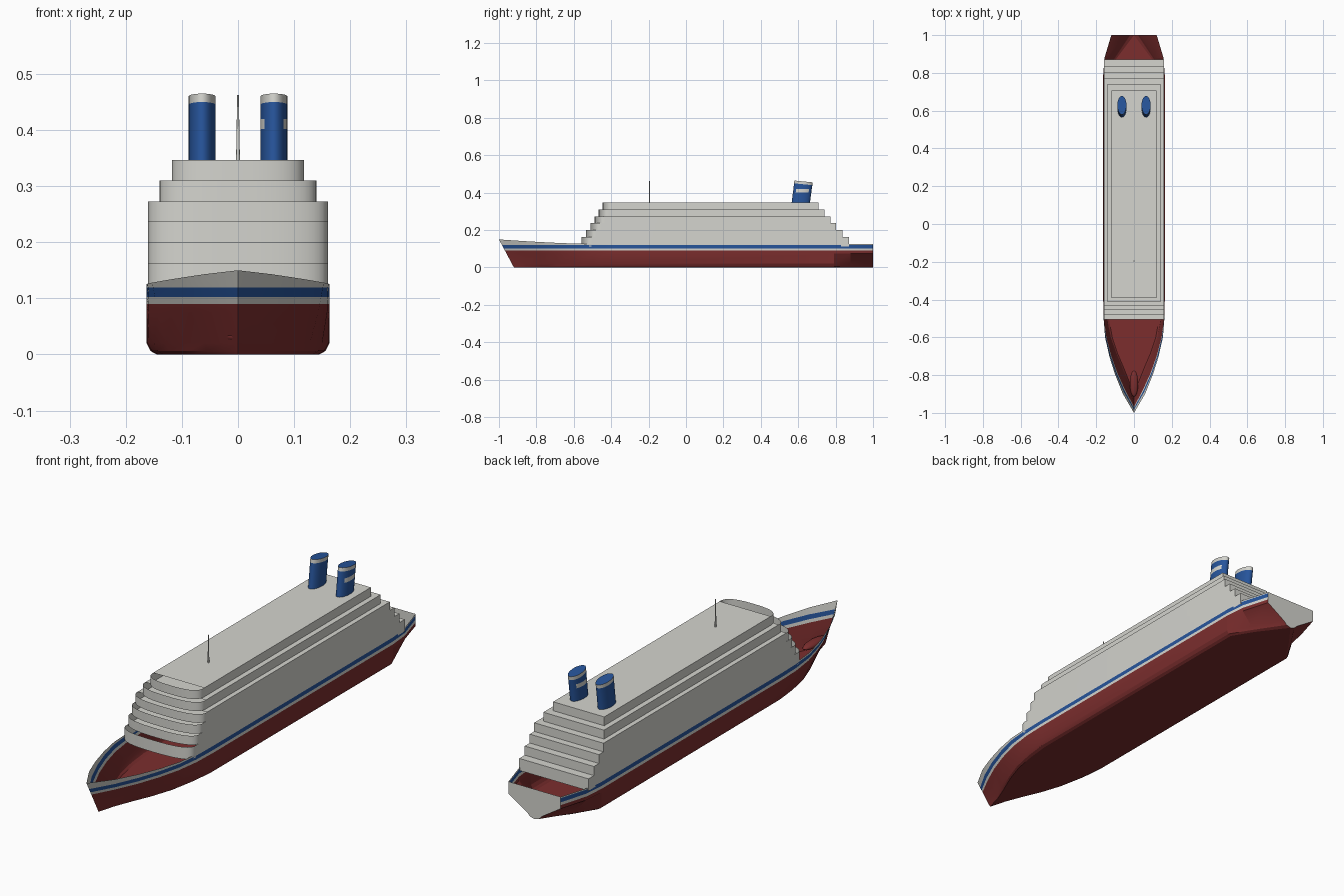
import bpy, bmesh, math

if "Cube" in bpy.data.objects:
    bpy.data.objects.remove(bpy.data.objects["Cube"])


def material(name, rgb):
    mat = bpy.data.materials.new(name)
    mat.use_nodes = True
    mat.diffuse_color = (*rgb, 1)
    mat.node_tree.nodes["Principled BSDF"].inputs["Base Color"].default_value = (*rgb, 1)
    return mat


WHITE = material("warm white", (0.66, 0.66, 0.62))
RED = material("hull red", (0.2, 0.027, 0.027))
BLUE = material("stripe blue", (0.02, 0.09, 0.33))
PALETTE = [WHITE, RED, BLUE]
W, R, B = range(len(PALETTE))


def finish(name, bm, angle=25):
    """Turn a bmesh into a smooth shaded object with sharp creases."""
    bmesh.ops.remove_doubles(bm, verts=bm.verts, dist=1e-5)
    bmesh.ops.recalc_face_normals(bm, faces=bm.faces)
    mesh = bpy.data.meshes.new(name)
    bm.to_mesh(mesh)
    bm.free()
    for mat in PALETTE:
        mesh.materials.append(mat)
    obj = bpy.data.objects.new(name, mesh)
    bpy.context.collection.objects.link(obj)
    bpy.ops.object.select_all(action="DESELECT")
    obj.select_set(True)
    bpy.context.view_layer.objects.active = obj
    bpy.ops.object.shade_smooth_by_angle(angle=math.radians(angle))
    return obj


def loft(bm, rows, closed=False, paint=lambda i, j: W):
    """Skin rows of points; paint gives the colour of each face."""
    rings = [[bm.verts.new(p) for p in row] for row in rows]
    n = len(rings[0])
    for i, (a, b) in enumerate(zip(rings, rings[1:])):
        for j in range(n if closed else n - 1):
            k = (j + 1) % n
            face = bm.faces.new((a[j], a[k], b[k], b[j]))
            face.material_index = paint(i, j)
    return rings


# Hull stations: y, sheer height, half widths at bottom, bilge, chine, rail
STATIONS = [
    (-1.0, .15, 0, 0, 0, 0),
    (-.9, .143, .02, .025, .043, .06),
    (-.8, .137, .05, .06, .084, .1),
    (-.7, .132, .085, .095, .117, .131),
    (-.6, .128, .115, .128, .143, .153),
    (-.5, .126, .133, .15, .159, .161),
    (-.4, .125, .143, .161, .163, .163),
    (.79, .125, .145, .163, .163, .163),
    (.88, .125, .09, .108, .155, .156),
    (1.0, .125, 0, .034, .12, .12),
]
CHINE = .075


def hull_section(y, sheer, bottom, bilge, chine, rail):
    rake = .08 * min(1, max(0, (-.6 - y) / .4)) ** 1.5
    half = [(bottom, 0), (bottom + .6 * (bilge - bottom), .006), (bilge, .02)]
    for z in (CHINE, .09, .102, .119, sheer):
        half.append((chine + (rail - chine) * (z - CHINE) / (sheer - CHINE), z))
    pts = [(x, y + rake * (1 - z / .15), z) for x, z in half]
    keel = (0, pts[0][1], 0)
    return [(-x, v, z) for x, v, z in reversed(pts)] + [keel] + pts


def hull_colour(i, j):
    from_rail = min(j, 15 - j)
    return {0: W, 1: B, 2: W}.get(from_rail, R)


bm = bmesh.new()
rings = loft(bm, [hull_section(*s) for s in STATIONS], paint=hull_colour)
transom_ring = [tuple(v.co) for v in rings[-1]]
finish("hull", bm)

# Flat stern plate
bm = bmesh.new()
bm.faces.new([bm.verts.new(p) for p in transom_ring])
finish("transom", bm)

# Bulb through the bow
bm = bmesh.new()
bmesh.ops.create_uvsphere(bm, u_segments=20, v_segments=12, radius=1)
for v in bm.verts:
    v.co = (v.co.x * .022, v.co.y * .07 - .845, v.co.z * .014 + .031)
for f in bm.faces:
    f.material_index = R
finish("bow_bulb", bm, 60)

# Stepped decks: half width, straight front, back, top
TIERS = [
    (.16, -.505, .872, .162),
    (.16, -.48, .836, .2),
    (.16, -.456, .803, .237),
    (.16, -.434, .773, .273),
    (.14, -.412, .741, .31),
    (.118, -.391, .708, .347),
]
floor = .112
for number, (hw, front, back, top) in enumerate(TIERS, 1):
    plan = [(hw, back)]
    for k in range(25):
        a = math.pi * k / 24
        c, s = math.cos(a), math.sin(a)
        plan.append((math.copysign(abs(c) ** .75, c) * hw, front - .055 * abs(s) ** .75))
    plan.append((-hw, back))
    bm = bmesh.new()
    walls = loft(bm, [[(x, y, z) for x, y in plan] for z in (floor, top)], closed=True)
    roof = walls[1]
    bm.faces.new((roof[0], roof[1], roof[-2], roof[-1]))
    finish(f"deck_tier_{number}", bm)
    floor = top

# Leaning oval funnels with a white top band and a slanted lid
SIDES = 32
for side, name in ((1, "left_funnel"), (-1, "right_funnel")):
    rows = []
    for z in (.34, .402, .42, .445, .46):
        lean = .613 + .13 * (z - .34)
        row = []
        for k in range(SIDES):
            a = 2 * math.pi * k / SIDES
            dy = .049 * math.sin(a)
            tilt = .1 * dy if z > .44 else 0
            row.append((side * .064 + .024 * math.cos(a), lean + dy, z - tilt))
        rows.append(row)

    def funnel_colour(i, j):
        flank = abs(math.cos(2 * math.pi * (j + .5) / SIDES)) > .7
        return W if i == 3 or (i == 1 and flank and side > 0) else B

    bm = bmesh.new()
    tube = loft(bm, rows, closed=True, paint=funnel_colour)
    bm.faces.new(tube[-1]).material_index = B
    finish(name, bm, 35)

# Tapered mast
bm = bmesh.new()
bmesh.ops.create_cone(bm, cap_ends=True, segments=12, radius1=.0035, radius2=.0015, depth=.12)
bmesh.ops.translate(bm, verts=bm.verts, vec=(0, -.195, .402))
finish("mast", bm, 40)
